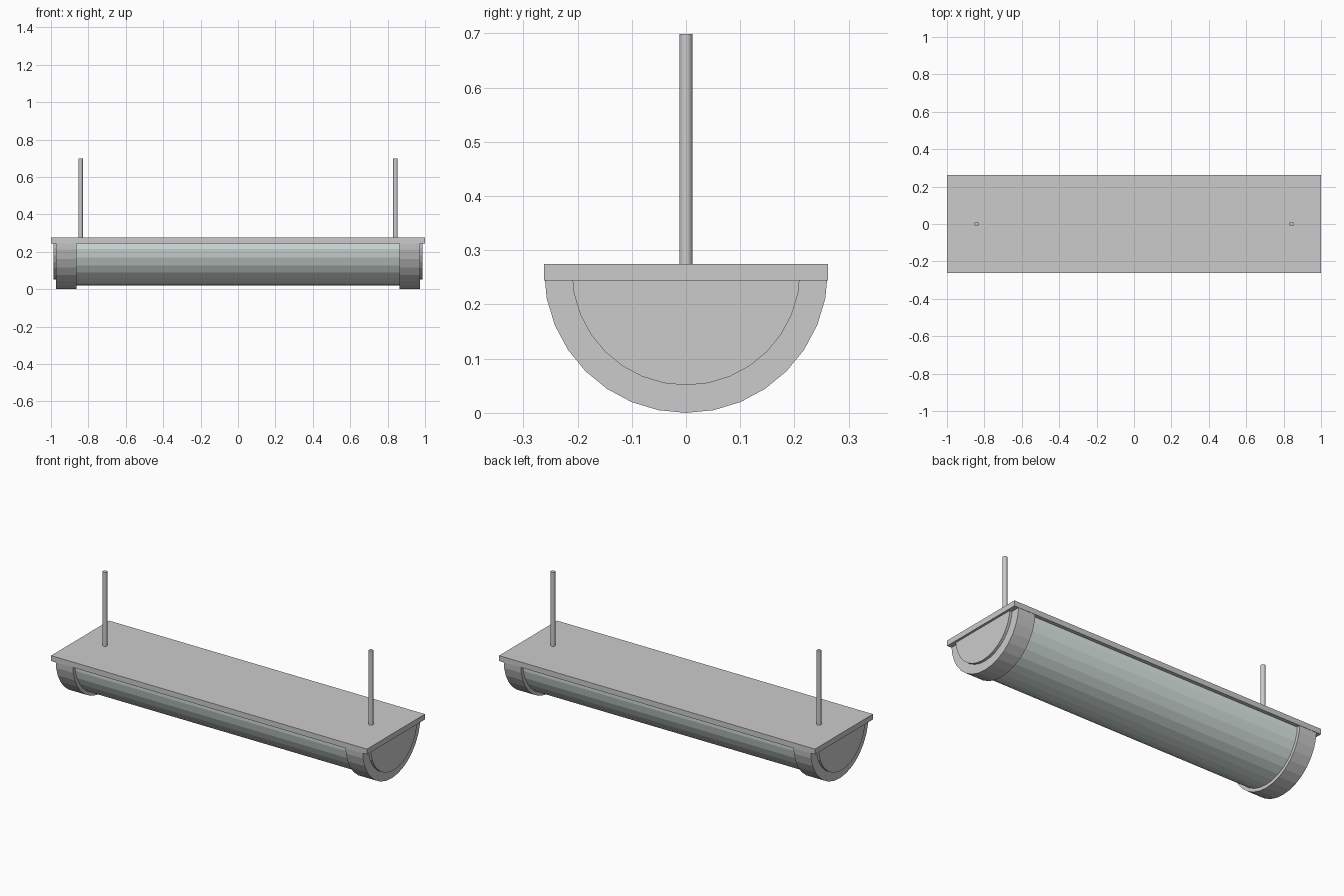
import bpy, bmesh, math

if "Cube" in bpy.data.objects:
    bpy.data.objects.remove(bpy.data.objects["Cube"])

AXIS_Z = 0.262   # height of the shared axis of the half-round parts


def finish(name, bm, mat=None):
    bmesh.ops.recalc_face_normals(bm, faces=bm.faces)
    me = bpy.data.meshes.new(name)
    bm.to_mesh(me)
    bm.free()
    ob = bpy.data.objects.new(name, me)
    bpy.context.collection.objects.link(ob)
    if mat:
        me.materials.append(mat)
    return ob


def half_round(name, x0, x1, r, mat=None):
    """Lower half of a 32-sided cylinder lying along x."""
    bm = bmesh.new()
    ring = [bm.verts.new((x0, r * math.cos(a), AXIS_Z - r * math.sin(a)))
            for a in (math.pi * i / 16 for i in range(17))]
    face = bm.faces.new(ring)
    ext = bmesh.ops.extrude_face_region(bm, geom=[face], use_keep_orig=True)
    moved = [g for g in ext["geom"] if isinstance(g, bmesh.types.BMVert)]
    bmesh.ops.translate(bm, verts=moved, vec=(x1 - x0, 0, 0))
    return finish(name, bm, mat)


# Top plate
bm = bmesh.new()
bmesh.ops.create_cube(bm, size=1)
bmesh.ops.scale(bm, verts=bm.verts, vec=(2.0, 0.524, 0.031))
bmesh.ops.translate(bm, verts=bm.verts, vec=(0, 0, 0.2595))
finish("top_plate", bm)

# Pale half-round diffuser
glass = bpy.data.materials.new("pale_diffuser")
glass.diffuse_color = (0.76, 0.86, 0.83, 1)
glass.use_nodes = True
glass.node_tree.nodes["Principled BSDF"].inputs["Base Color"].default_value = glass.diffuse_color
half_round("diffuser", -0.9, 0.9, 0.243, glass)

# End bands, end caps and hanging rods on both sides
for side, s in (("left", -1), ("right", 1)):
    half_round(side + "_end_band", s * 0.863, s * 0.972, 0.262)
    half_round(side + "_end_cap", s * 0.96, s * 0.987, 0.211)
    bm = bmesh.new()
    bmesh.ops.create_cone(bm, cap_ends=True, segments=32,
                          radius1=0.012, radius2=0.012, depth=0.435)
    bmesh.ops.translate(bm, verts=bm.verts, vec=(s * 0.842, 0, 0.4815))
    finish(side + "_hanging_rod", bm)
